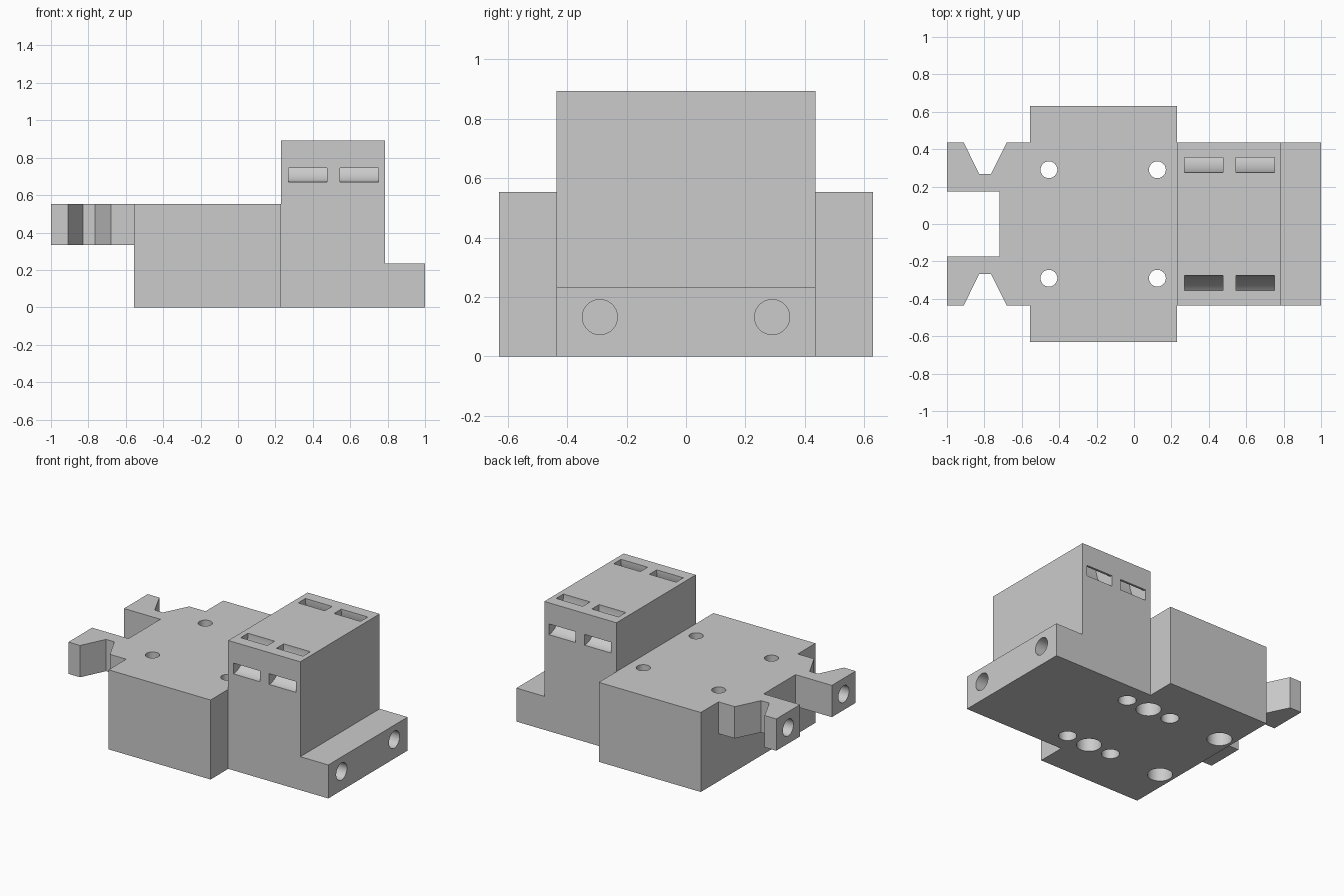
import bpy, bmesh, math
from mathutils import Matrix

cube = bpy.data.objects.get("Cube")
if cube:
    bpy.data.objects.remove(cube, do_unlink=True)

grey = bpy.data.materials.new("plain grey")
grey.use_nodes = True
grey.diffuse_color = (0.6, 0.6, 0.6, 1)
grey.node_tree.nodes["Principled BSDF"].inputs["Base Color"].default_value = (0.6, 0.6, 0.6, 1)


def finish(name, bm):
    bmesh.ops.recalc_face_normals(bm, faces=bm.faces)
    mesh = bpy.data.meshes.new(name)
    bm.to_mesh(mesh)
    bm.free()
    mesh.materials.append(grey)
    ob = bpy.data.objects.new(name, mesh)
    bpy.context.collection.objects.link(ob)
    return ob


def prism(name, points, depth):
    """Extrude a closed 3D outline along a vector."""
    bm = bmesh.new()
    face = bm.faces.new([bm.verts.new(p) for p in points])
    new = bmesh.ops.extrude_face_region(bm, geom=[face])["geom"]
    bmesh.ops.translate(bm, vec=depth, verts=[g for g in new if isinstance(g, bmesh.types.BMVert)])
    return finish(name, bm)


def drill(name, start, length, radius, axis):
    """Cylinder cutter running from start along +x or +z."""
    bm = bmesh.new()
    turn = Matrix.Rotation(math.pi / 2, 4, 'Y') if axis == 'x' else Matrix()
    mat = Matrix.Translation(start) @ turn @ Matrix.Translation((0, 0, length / 2))
    bmesh.ops.create_cone(bm, cap_ends=True, segments=40, radius1=radius,
                          radius2=radius, depth=length, matrix=mat)
    return finish(name, bm)


def strap_ring(name, x0, x1, y, z):
    """Elliptical ring around a top corner, cutting a curved strap channel."""
    bm = bmesh.new()
    n = 64
    rings = []
    for i in range(n):
        a = 2 * math.pi * (i + 0.5) / n
        c, s = math.cos(a), math.sin(a)
        rings.append([bm.verts.new((x, y + ry * c, z + rz * s)) for x, ry, rz in
                      ((x0, 0.08, 0.147), (x1, 0.08, 0.147), (x1, 0.16, 0.222), (x0, 0.16, 0.222))])
    for i in range(n):
        p, q = rings[i], rings[(i + 1) % n]
        for k in range(4):
            m = (k + 1) % 4
            bm.faces.new((p[k], p[m], q[m], q[k]))
    return finish(name, bm)


def combine(target, tool, operation):
    bpy.context.view_layer.objects.active = target
    mod = target.modifiers.new("combine", 'BOOLEAN')
    mod.operation = operation
    mod.solver = 'EXACT'
    mod.object = tool
    bpy.ops.object.modifier_apply(modifier=mod.name)
    bpy.data.objects.remove(tool, do_unlink=True)


# Wide main block
BX0, BX1, BY, BZ = -0.555, 0.23, 0.63, 0.553
TY, TZ = 0.436, 0.893
body = prism("carriage_block", [(BX0, -BY, 0), (BX1, -BY, 0), (BX1, BY, 0), (BX0, BY, 0)], (0, 0, BZ))

# Tower with a low step on the +x end
side = [(BX1, 0), (1, 0), (1, 0.233), (0.785, 0.233), (0.785, TZ), (BX1, TZ)]
tower = prism("tower", [(x, -TY, z) for x, z in side], (0, 2 * TY, 0))
combine(body, tower, 'UNION')

# Forked tongue with V notches on the -x end
half = [(BX0, TY), (-0.68, TY), (-0.765, 0.267), (-0.828, 0.267),
        (-0.91, TY), (-1, TY), (-1, 0.175), (-0.72, 0.175)]
plan = half + [(x, -y) for x, y in reversed(half)]
tongue = prism("forked_tongue", [(x, y, 0.332) for x, y in plan], (0, 0, BZ - 0.332))
combine(body, tongue, 'UNION')

# Merge coplanar faces along the joins
bm = bmesh.new()
bm.from_mesh(body.data)
bmesh.ops.remove_doubles(bm, verts=bm.verts, dist=0.0001)
bmesh.ops.dissolve_limit(bm, angle_limit=0.01, verts=bm.verts, edges=bm.edges)
bm.to_mesh(body.data)
bm.free()

for s in (-1, 1):
    y = 0.29 * s
    # Screw holes through the block, widened from below
    for x in (-0.455, 0.125):
        combine(body, drill("screw_hole", (x, y, -0.1), 0.8, 0.045, 'z'), 'DIFFERENCE')
        combine(body, drill("counterbore", (x, y, -0.1), 0.45, 0.079, 'z'), 'DIFFERENCE')
    # Blind holes beside the inner screw holes
    for x in (-0.05, 0.30):
        combine(body, drill("blind_hole", (x, y, -0.1), 0.35, 0.057, 'z'), 'DIFFERENCE')
    # End holes in the step and in the fork arms
    combine(body, drill("step_hole", (0.75, y, 0.132), 0.4, 0.059, 'x'), 'DIFFERENCE')
    combine(body, drill("arm_hole", (-1.1, 0.305 * s, 0.443), 0.2, 0.058, 'x'), 'DIFFERENCE')
    # Curved strap channels from the side face to the top
    for x0, x1 in ((0.27, 0.475), (0.545, 0.75)):
        combine(body, strap_ring("strap_channel", x0, x1, TY * s, TZ), 'DIFFERENCE')

# Smooth the round holes and keep the edges sharp
bpy.ops.object.select_all(action='DESELECT')
body.select_set(True)
bpy.context.view_layer.objects.active = body
bpy.ops.object.shade_smooth_by_angle(angle=math.radians(25))
